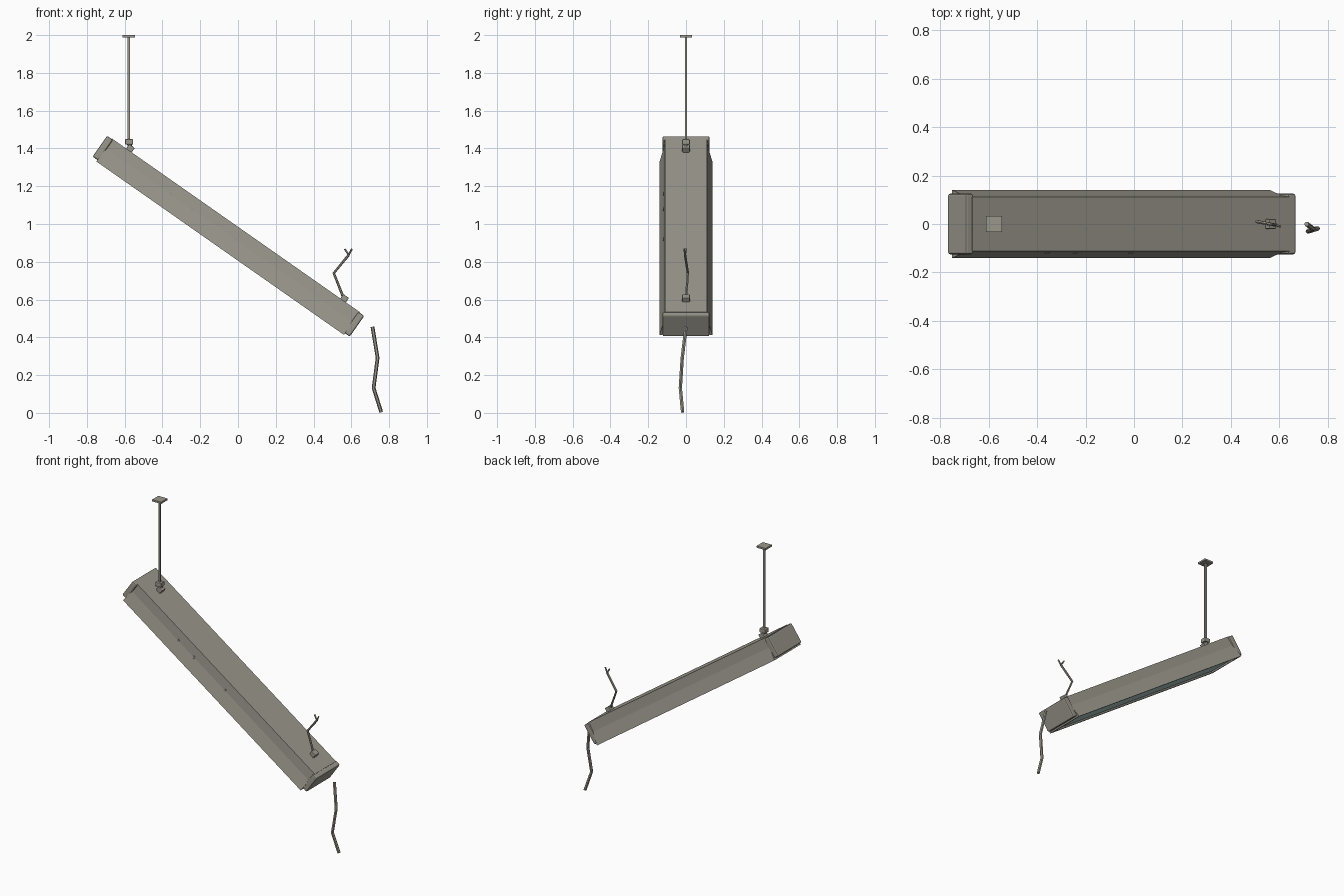
import bpy, bmesh, math
from mathutils import Matrix, Vector

if "Cube" in bpy.data.objects:
    bpy.data.objects.remove(bpy.data.objects["Cube"], do_unlink=True)


def material(name, color):
    m = bpy.data.materials.new(name)
    m.use_nodes = True
    m.diffuse_color = (*color, 1)
    m.node_tree.nodes["Principled BSDF"].inputs["Base Color"].default_value = (*color, 1)
    return m


GREY = material("warm grey metal", (0.33, 0.315, 0.265))
TEAL = material("pale teal diffuser", (0.42, 0.60, 0.56))

# The fitting hangs tilted, so its parts share one placement
TILT = Matrix.Translation((-0.053, 0, 0.932)) @ Matrix.Rotation(math.radians(35), 4, 'Y')
UPRIGHT = Matrix.Identity(4)


def finish(name, bm, place=UPRIGHT, mat=GREY, bevel=0):
    bmesh.ops.recalc_face_normals(bm, faces=bm.faces)
    mesh = bpy.data.meshes.new(name)
    bm.to_mesh(mesh)
    bm.free()
    mesh.materials.append(mat)
    obj = bpy.data.objects.new(name, mesh)
    bpy.context.collection.objects.link(obj)
    obj.matrix_world = place
    if bevel:
        mod = obj.modifiers.new("soft edges", 'BEVEL')
        mod.width = bevel
        mod.segments = 2
    return obj


def box(name, center, size, place=UPRIGHT, mat=GREY, bevel=0):
    bm = bmesh.new()
    bmesh.ops.create_cube(bm, size=1)
    bmesh.ops.scale(bm, vec=size, verts=bm.verts)
    bmesh.ops.translate(bm, vec=center, verts=bm.verts)
    return finish(name, bm, place, mat, bevel)


def wire(name, points, radius, sides=6):
    # Bent rod: one polygon ring per point, skinned along the path
    pts = [Vector(p) for p in points]
    bm = bmesh.new()
    rings = []
    for i, p in enumerate(pts):
        d = (pts[min(i + 1, len(pts) - 1)] - pts[max(i - 1, 0)]).normalized()
        a = d.cross(Vector((0, 1, 0))).normalized()
        b = d.cross(a)
        angles = [2 * math.pi * k / sides for k in range(sides)]
        rings.append([bm.verts.new(p + radius * (a * math.cos(t) + b * math.sin(t))) for t in angles])
    for r, s in zip(rings, rings[1:]):
        for k in range(sides):
            n = (k + 1) % sides
            bm.faces.new((r[k], r[n], s[n], s[k]))
    bm.faces.new(rings[0])
    bm.faces.new(rings[-1])
    return finish(name, bm)


# Housing: flared channel with a shallow recess underneath
HALF = 0.80
side = [(0.112, 0.074), (0.118, 0.010), (0.140, -0.073), (0.126, -0.073), (0.120, -0.055)]
profile = side + [(-y, z) for y, z in reversed(side)]
bm = bmesh.new()
face = bm.faces.new([bm.verts.new((-HALF, y, z)) for y, z in profile])
ext = bmesh.ops.extrude_face_region(bm, geom=[face])
moved = [v for v in ext["geom"] if isinstance(v, bmesh.types.BMVert)]
bmesh.ops.translate(bm, vec=(2 * HALF, 0, 0), verts=moved)
finish("lamp_housing", bm, TILT)

# Diffuser set into the recess
box("diffuser_panel", (0, 0, -0.058), (1.56, 0.24, 0.008), TILT, TEAL)

# End caps, end rails and hanger blocks at both ends
for label, s in (("upper", -1), ("lower", 1)):
    box(label + "_end_cap", (s * 0.812, 0, 0.004), (0.038, 0.25, 0.134), TILT, bevel=0.008)
    box(label + "_end_rail", (s * 0.79, 0, -0.064), (0.02, 0.25, 0.018), TILT)
    box(label + "_hanger_block", (s * 0.692, 0, 0.087), (0.036, 0.04, 0.03), TILT, bevel=0.004)

# Small clips along the front seam
for i, x in enumerate((-0.38, -0.24, 0.04)):
    box(f"seam_clip_{i + 1}", (x, -0.119, 0.012), (0.012, 0.005, 0.016), TILT)

# Intact hanger
box("ceiling_plate", (-0.578, 0, 1.994), (0.066, 0.066, 0.012))
box("hanger_rod", (-0.578, 0, 1.715), (0.014, 0.009, 0.56))
box("hanger_collar", (-0.577, 0, 1.435), (0.042, 0.04, 0.028), bevel=0.004)
wire("hanger_neck", [(-0.577, 0, 1.43), (-0.569, 0, 1.40)], 0.012, 8)

# Snapped hanger with a frayed fork
tip = (0.586, -0.005, 0.836)
wire("snapped_hanger", [(0.558, 0, 0.61), (0.507, 0.01, 0.74), tip], 0.007)
wire("frayed_strand_left", [tip, (0.565, 0.0, 0.868)], 0.005)
wire("frayed_strand_right", [tip, (0.603, -0.01, 0.868)], 0.005)

# Loose cable dangling below the low end
wire("loose_cable", [(0.712, 0, 0.455), (0.739, -0.02, 0.291),
                     (0.718, -0.03, 0.132), (0.758, -0.018, 0.004)], 0.010)
